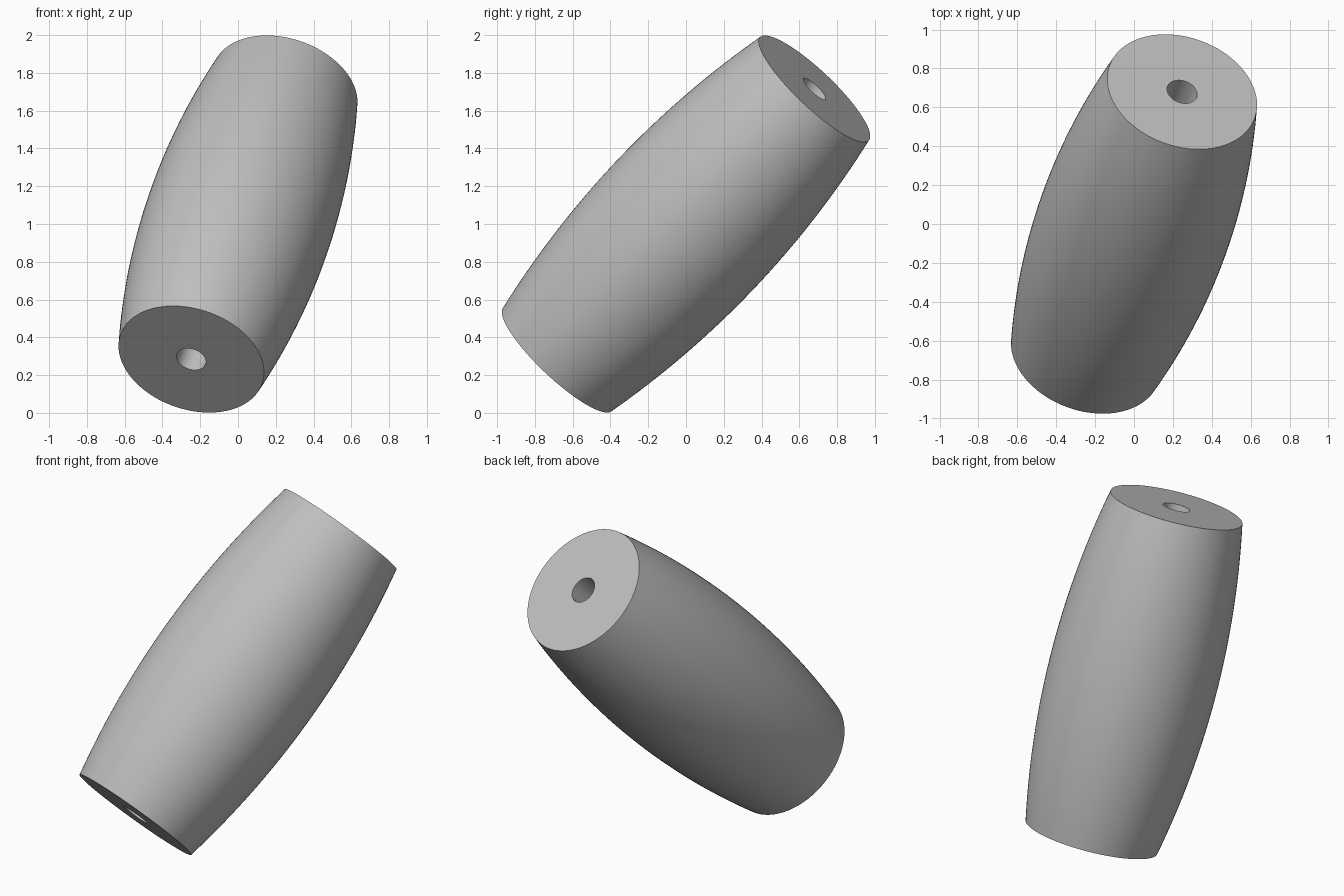
import bpy, math
from mathutils import Vector

cube = bpy.data.objects.get("Cube")
if cube:
    bpy.data.objects.remove(cube, do_unlink=True)

AXIS = Vector((0.495, 1.36, 1.432))
HALF = AXIS.length / 2
END_R, MID_R, HOLE_R = 0.397, 0.497, 0.08
SIDES, RINGS = 96, 32

# Single grey material
grey = bpy.data.materials.new("plain grey")
grey.use_nodes = True
color = (0.52, 0.52, 0.52, 1)
grey.diffuse_color = color
grey.node_tree.nodes["Principled BSDF"].inputs["Base Color"].default_value = color

# Closed profile: bulging circular arc outside, straight bore inside
sag = MID_R - END_R
arc_r = (HALF ** 2 + sag ** 2) / (2 * sag)
profile = []
for i in range(RINGS + 1):
    h = -HALF + 2 * HALF * i / RINGS
    profile.append((MID_R - arc_r + math.sqrt(arc_r ** 2 - h ** 2), h))
profile += [(HOLE_R, HALF), (HOLE_R, -HALF)]

# Revolve the profile around the long axis
verts, faces = [], []
n = len(profile)
for s in range(SIDES):
    a = math.tau * s / SIDES
    verts += [(r * math.cos(a), r * math.sin(a), h) for r, h in profile]
    t = (s + 1) % SIDES
    for i in range(n):
        j = (i + 1) % n
        faces.append((s * n + i, t * n + i, t * n + j, s * n + j))

mesh = bpy.data.meshes.new("barrel_bead")
mesh.from_pydata(verts, [], faces)
mesh.materials.append(grey)
bead = bpy.data.objects.new("barrel_bead", mesh)
bpy.context.collection.objects.link(bead)

# Tilt into place
bead.rotation_euler = AXIS.to_track_quat('Z', 'Y').to_euler()
bead.location = (0, 0, 1)

bpy.context.view_layer.objects.active = bead
bead.select_set(True)
bpy.ops.object.shade_smooth_by_angle(angle=math.radians(35))
